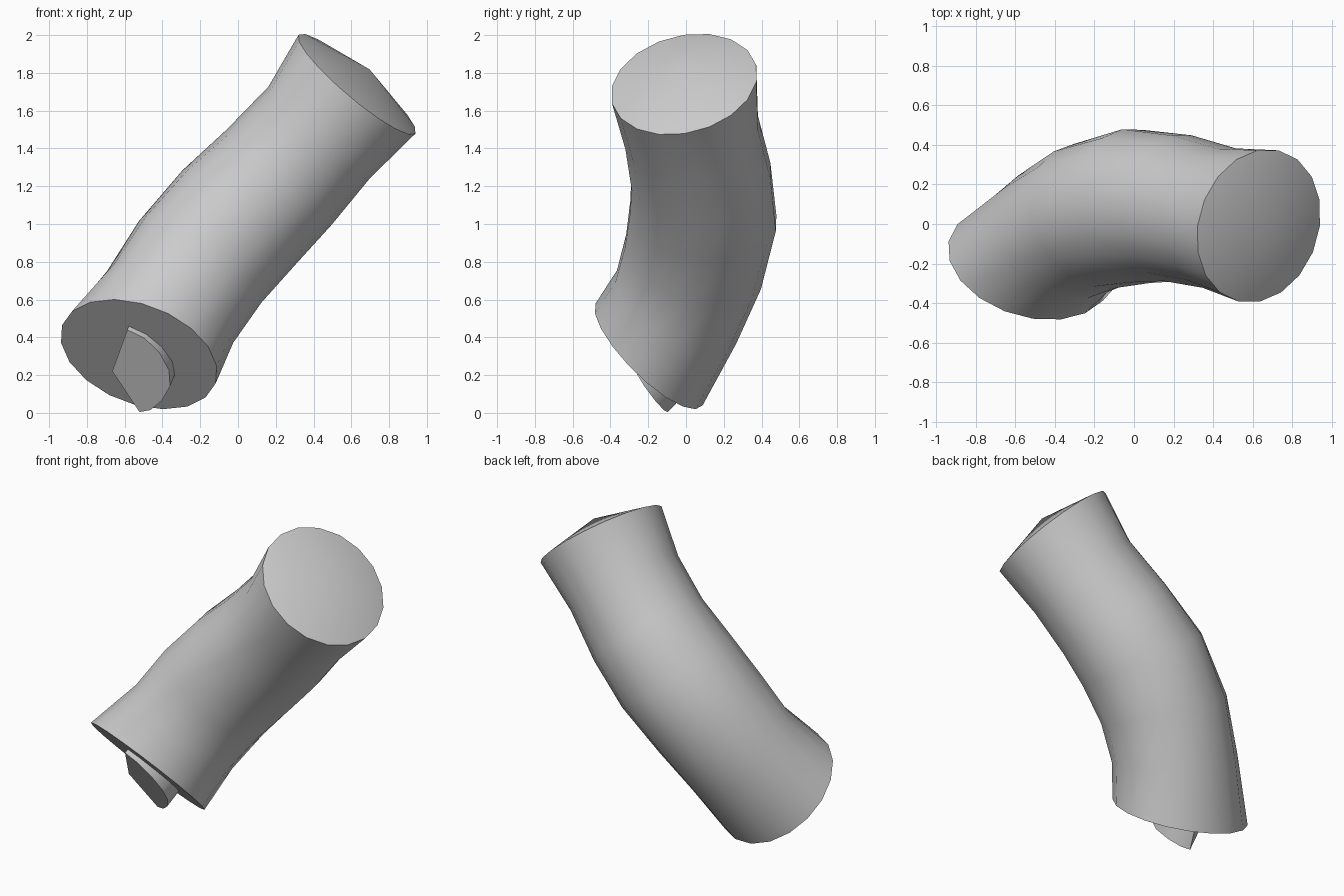
import bpy, bmesh, math
from mathutils import Vector

cube = bpy.data.objects.get("Cube")
if cube:
    bpy.data.objects.remove(cube, do_unlink=True)

SIDES = 18

grey = bpy.data.materials.new("plain grey")
grey.use_nodes = True
GREY = (0.6, 0.6, 0.6, 1.0)
grey.diffuse_color = GREY
grey.node_tree.nodes["Principled BSDF"].inputs["Base Color"].default_value = GREY


def finish(name, bm, angle):
    """Turn a bmesh into a shaded, coloured object."""
    bmesh.ops.recalc_face_normals(bm, faces=bm.faces)
    mesh = bpy.data.meshes.new(name)
    bm.to_mesh(mesh)
    bm.free()
    mesh.materials.append(grey)
    obj = bpy.data.objects.new(name, mesh)
    bpy.context.collection.objects.link(obj)
    bpy.ops.object.select_all(action='DESELECT')
    obj.select_set(True)
    bpy.context.view_layer.objects.active = obj
    bpy.ops.object.shade_smooth_by_angle(angle=math.radians(angle))
    return obj


def frame(normal, across):
    """Axes lying in the plane of a ring."""
    n = Vector(normal).normalized()
    a = Vector(across)
    a = (a - n * a.dot(n)).normalized()
    return a, n.cross(a), n


# Rings of the bent tube: centre, direction, radius across, radius along
rings = [
    ((-0.525, -0.195, 0.31), (0.277, 0.67, 0.69), 0.435, 0.39),
    ((-0.36, -0.05, 0.56), (0.46, 0.47, 0.75), 0.385, 0.37),
    ((-0.20, 0.04, 0.80), (0.54, 0.31, 0.78), 0.39, 0.385),
    ((0.01, 0.09, 1.04), (0.62, 0.10, 0.77), 0.39, 0.395),
    ((0.22, 0.08, 1.25), (0.67, -0.10, 0.73), 0.375, 0.375),
    ((0.43, 0.03, 1.485), (0.66, -0.17, 0.73), 0.362, 0.362),
    ((0.63, -0.01, 1.74), (0.635, -0.19, 0.75), 0.405, 0.395),
]
first_across = Vector((0.935, -0.02, -0.353))
last_across = Vector((0.766, 0.0, -0.643))

# Tube body with a flat lower cap and a shallow cone on the upper end
bm = bmesh.new()
loops = []
for i, (centre, normal, ra, rb) in enumerate(rings):
    a, b, n = frame(normal, first_across.lerp(last_across, i / (len(rings) - 1)))
    loop = []
    for k in range(SIDES):
        t = 2 * math.pi * k / SIDES
        loop.append(bm.verts.new(Vector(centre) + a * ra * math.cos(t) + b * rb * math.sin(t)))
    loops.append(loop)
for low, high in zip(loops, loops[1:]):
    for k in range(SIDES):
        j = (k + 1) % SIDES
        bm.faces.new((low[k], low[j], high[j], high[k]))
bm.faces.new(loops[0][::-1])
apex = bm.verts.new(Vector(rings[-1][0]) + n * 0.105)
for k in range(SIDES):
    bm.faces.new((loops[-1][k], loops[-1][(k + 1) % SIDES], apex))
finish("bent_tube", bm, 40)

# Half-round broken stub standing out of the lower cap
outline = [(-0.10, -0.18), (0.0, -0.17), (0.10, -0.12), (0.18, -0.04), (0.215, 0.05),
           (0.20, 0.15), (0.16, 0.23), (0.11, 0.265), (0.02, 0.19), (-0.10, 0.09)]
a, b, n = frame(rings[0][1], first_across)
centre = Vector(rings[0][0])
bm = bmesh.new()
base, tip = [], []
for u, v in outline:
    p = centre + a * u + b * v
    base.append(bm.verts.new(p + n * 0.02))
    tip.append(bm.verts.new(p - n * (0.075 + 0.26 * v)))
for k in range(len(outline)):
    j = (k + 1) % len(outline)
    bm.faces.new((base[k], base[j], tip[j], tip[k]))
bm.faces.new(base[::-1])
bm.faces.new(tip)
finish("lower_stub", bm, 35)
